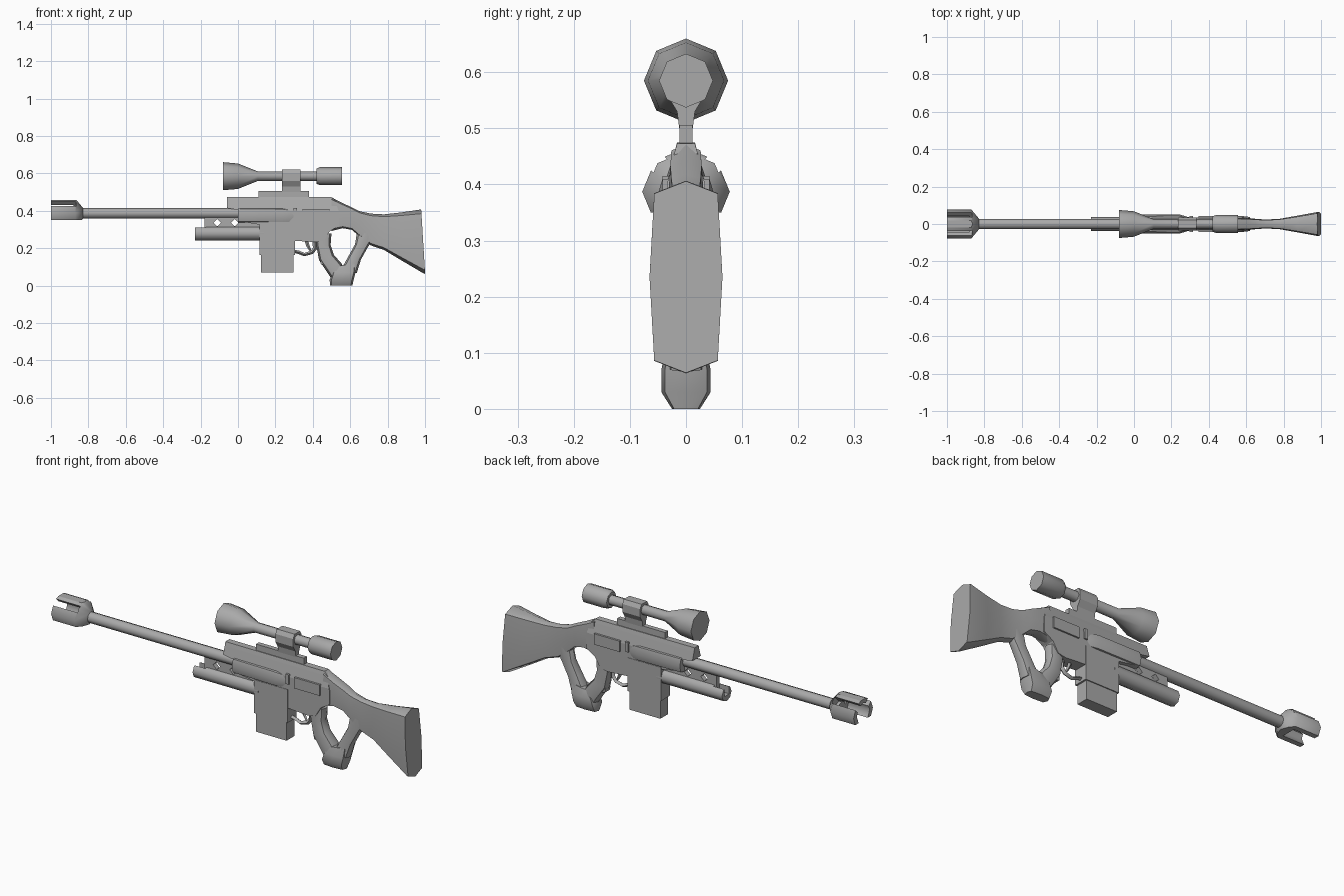
import bpy, bmesh
from math import sin, cos, radians, copysign, pi

if "Cube" in bpy.data.objects:
    bpy.data.objects.remove(bpy.data.objects["Cube"])

grey = bpy.data.materials.new("dark_grey")
grey.diffuse_color = (0.4, 0.4, 0.4, 1)
grey.use_nodes = True
grey.node_tree.nodes["Principled BSDF"].inputs["Base Color"].default_value = grey.diffuse_color


def finish(name, bm, smooth=None):
    bmesh.ops.recalc_face_normals(bm, faces=bm.faces)
    me = bpy.data.meshes.new(name)
    bm.to_mesh(me)
    bm.free()
    me.materials.append(grey)
    ob = bpy.data.objects.new(name, me)
    bpy.context.collection.objects.link(ob)
    if smooth:
        bpy.ops.object.select_all(action='DESELECT')
        ob.select_set(True)
        bpy.context.view_layer.objects.active = ob
        bpy.ops.object.shade_smooth_by_angle(angle=radians(smooth))
    return ob


def loft(name, stations, n=8, e=1.0, smooth=50):
    """Skin rings along the xz plane; station = x, z, tilt, in-plane radius, y radius."""
    bm = bmesh.new()
    soft = lambda v: copysign(abs(v) ** e, v) if abs(v) > 1e-6 else 0
    rings = []
    for x, z, a, rz, ry in stations:
        a = radians(a)
        ring = []
        for i in range(n):
            t = 2 * pi * i / n
            k = soft(cos(t)) * rz
            ring.append(bm.verts.new((x - sin(a) * k, soft(sin(t)) * ry, z + cos(a) * k)))
        rings.append(ring)
    for r, s in zip(rings, rings[1:]):
        for i in range(n):
            bm.faces.new((r[i], r[(i + 1) % n], s[(i + 1) % n], s[i]))
    bm.faces.new(rings[0])
    bm.faces.new(rings[-1])
    return finish(name, bm, smooth)


def rod(name, z, stations, **kw):
    return loft(name, [(x, z, 0, r, r) for x, r in stations], **kw)


def prism(name, profile, y0, y1, slices=(), width=None):
    """Extrude an xz outline along y; optional width(z) scales y after slicing."""
    bm = bmesh.new()
    f = bm.faces.new([bm.verts.new((x, y0, z)) for x, z in profile])
    g = bmesh.ops.extrude_face_region(bm, geom=[f])
    bm.faces.new([v for v in f.verts]) if not f.is_valid else None
    bmesh.ops.translate(bm, vec=(0, y1 - y0, 0),
                        verts=[v for v in g['geom'] if isinstance(v, bmesh.types.BMVert)])
    for z in slices:
        bmesh.ops.bisect_plane(bm, geom=bm.verts[:] + bm.edges[:] + bm.faces[:],
                               plane_co=(0, 0, z), plane_no=(0, 0, 1))
    if width:
        for v in bm.verts:
            v.co.y *= width(v.co.z)
    return finish(name, bm)


def box(name, x0, x1, z0, z1, h):
    return prism(name, [(x0, z0), (x1, z0), (x1, z1), (x0, z1)], -h, h)


def cut(ob, *cutters):
    for c in cutters:
        c.hide_render = True
        m = ob.modifiers.new("cut", 'BOOLEAN')
        m.operation, m.solver, m.object = 'DIFFERENCE', 'EXACT', c
        bpy.context.view_layer.objects.active = ob
        bpy.ops.object.modifier_apply(modifier=m.name)
        bpy.data.objects.remove(c)


# barrel and slotted muzzle brake
BZ = 0.387
rod("barrel", BZ, [(-0.88, 0.028), (0.05, 0.028)])
muzzle = rod("muzzle_brake", BZ, [(-1, 0.078), (-0.87, 0.078), (-0.83, 0.03)])
slots = []
for s in (-1, 1):
    c = box("slot_cutter", -1.1, -0.865, 0, 0.2, 0.017)
    c.location = (0, 0, BZ)
    c.rotation_euler = (s * radians(45), 0, 0)
    slots.append(c)
bpy.context.view_layer.update()
cut(muzzle, rod("bore_cutter", BZ, [(-1.1, 0.052), (-0.88, 0.052)]),
    box("bottom_cutter", -1.1, -0.8, 0.2, 0.35, 0.2),
    box("top_cutter", -1.1, -0.8, 0.457, 0.6, 0.2), *slots)

# under-barrel trough and its pierced hanger plate
trough = rod("under_barrel_trough", 0.28, [(-0.23, 0.038), (0.14, 0.038)])
cut(trough, box("trough_cutter", -0.3, -0.17, 0.272, 0.4, 0.02))
plate = box("hanger_plate", -0.18, 0.13, 0.28, 0.37, 0.012)
cut(plate, *[prism("diamond_cutter", [(x - .02, .336), (x, .316), (x + .02, .336), (x, .356)], -.1, .1)
             for x in (-0.112, -0.018)])

# receiver with a narrow tapered top
def receiver_width(z):
    return 0.016 if z > 0.47 else 0.021 if z > 0.45 else 0.034

prism("receiver", [(-0.06, 0.475), (-0.06, 0.415), (0, 0.405), (0, 0.345), (0.12, 0.325), (0.12, 0.24),
                   (0.30, 0.24), (0.42, 0.232), (0.46, 0.24), (0.49, 0.29), (0.54, 0.32),
                   (0.54, 0.39), (0.52, 0.455), (0.5, 0.473)],
      -1, 1, (0.455, 0.4), receiver_width)
loft("barrel_sleeve", [(0, .377, 0, .042, .05), (.24, .375, 0, .042, .052), (.3, .37, 0, .035, .034)], e=0.6)
for s in (-1, 1):
    side = "left" if s > 0 else "right"
    prism("side_panel_" + side, [(.345, .355), (.49, .355), (.49, .41), (.345, .41)], s * .02, s * .042)
    prism("bolt_tab_" + side, [(.297, .365), (.315, .365), (.315, .415), (.297, .415)], s * .02, s * .042)

# magazine
box("magazine_well", 0.115, 0.305, 0.165, 0.335, 0.036)
box("magazine", 0.123, 0.296, 0.07, 0.17, 0.031)

# trigger and guard
loft("trigger_guard", [(.3, .184, 0, .009, .012), (.325, .178, -20, .009, .012), (.355, .166, 0, .009, .012),
                       (.395, .178, 35, .01, .012), (.412, .2, 70, .012, .012), (.41, .24, 90, .014, .012)], n=4)
loft("trigger", [(.365, .24, -90, .01, .007), (.375, .21, -80, .009, .006), (.388, .186, -50, .005, .005)], n=4)

# thumbhole grip: front post, foot and rear strut
loft("grip_post", [(.455, .28, -90, .045, .032), (.457, .215, -88, .038, .032), (.473, .15, -70, .042, .034),
                   (.515, .095, -60, .045, .038), (.54, .05, -70, .042, .036)], e=0.8)
prism("finger_spur", [(.44, .135), (.443, .114), (.475, .108), (.49, .14)], -.02, .02)
loft("grip_foot", [(.552, 0, -90, .06, .025), (.554, .03, -90, .064, .044), (.566, .07, -90, .062, .044),
                   (.583, .112, -80, .048, .034)], e=0.45)
loft("grip_strut", [(.595, .08, -110, .042, .036), (.625, .15, -110, .034, .03), (.658, .21, -110, .034, .027),
                    (.685, .28, -105, .05, .025)], e=0.8)

# shoulder stock
loft("stock", [(.5, .382, 0, .09, .03), (.56, .374, 0, .067, .032), (.61, .358, 0, .06, .03),
               (.65, .33, 0, .068, .027), (.71, .3, 0, .085, .024), (.78, .286, 0, .095, .028),
               (.87, .264, 0, .127, .044), (.985, .235, 3.5, .172, .065), (.99, .235, 3.5, .171, .065)], e=0.4)

# scope, its rail and clamp
SZ = 0.585
rod("scope_objective", SZ, [(-.08, .075), (.0, .068), (.105, .026), (.43, .025)])
rod("scope_eyepiece", SZ, [(.42, .04), (.437, .048), (.555, .048)])
box("scope_rail", 0.11, 0.38, 0.465, 0.506, 0.012)
prism("scope_clamp", [(.235, .5), (.335, .5), (.335, .62), (.235, .62)], -1, 1, (.53, .56, .6),
      lambda z: .012 if z < .52 else .016 if z < .54 else .034 if z < .61 else .022)
